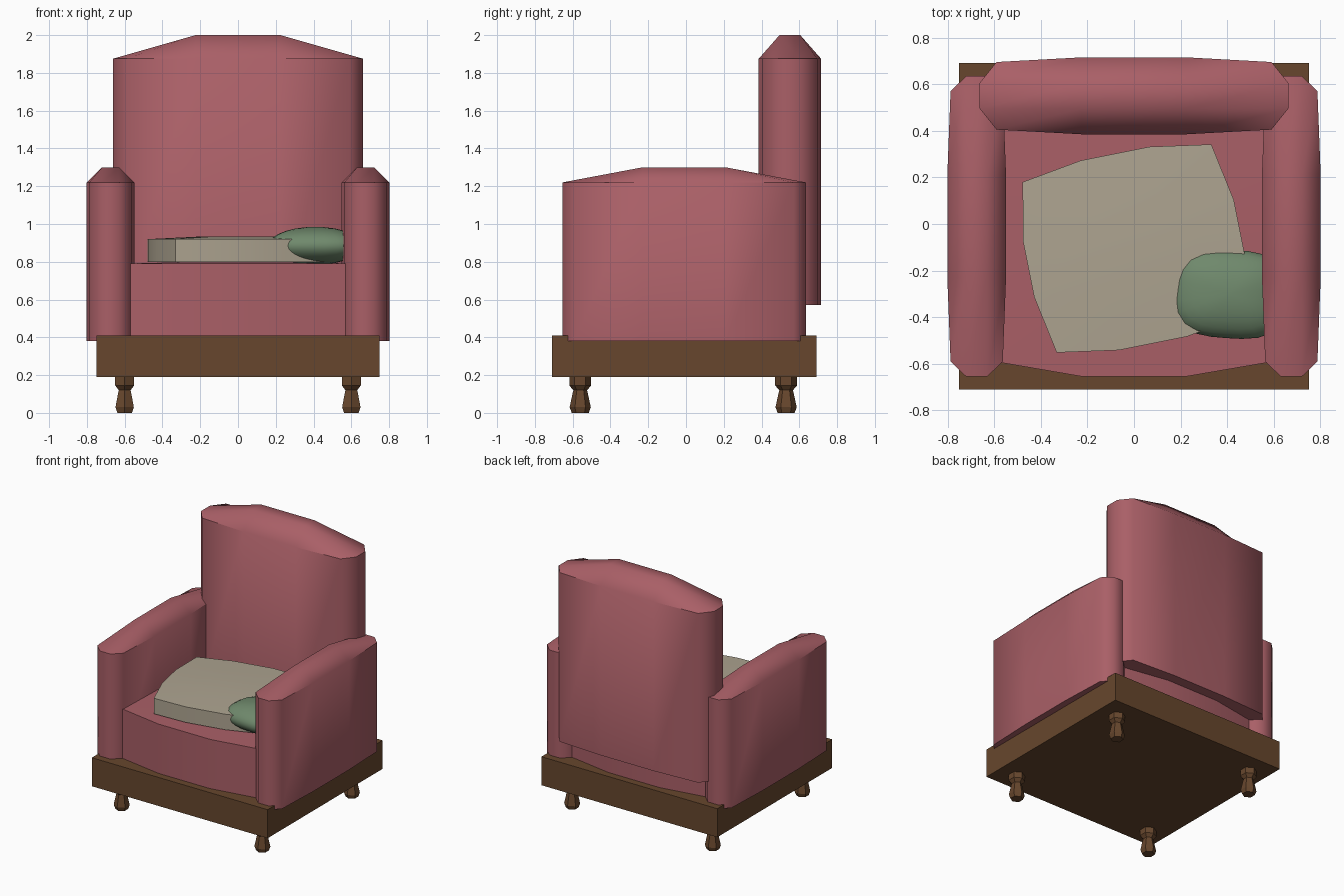
import bpy, bmesh, math
from math import sin, cos, pi, radians

if "Cube" in bpy.data.objects:
    bpy.data.objects.remove(bpy.data.objects["Cube"])


def material(name, rgb):
    m = bpy.data.materials.new(name)
    m.diffuse_color = (*rgb, 1)
    m.use_nodes = True
    m.node_tree.nodes["Principled BSDF"].inputs["Base Color"].default_value = m.diffuse_color
    return m


RED = material("rose fabric", (0.40, 0.115, 0.135))
WOOD = material("wood", (0.135, 0.062, 0.026))
CREAM = material("cream fabric", (0.42, 0.37, 0.28))
GREEN = material("green fabric", (0.16, 0.25, 0.15))


def finish(name, bm, mat, angle=None):
    bmesh.ops.recalc_face_normals(bm, faces=bm.faces)
    me = bpy.data.meshes.new(name)
    bm.to_mesh(me)
    bm.free()
    ob = bpy.data.objects.new(name, me)
    bpy.context.collection.objects.link(ob)
    me.materials.append(mat)
    if angle:
        bpy.ops.object.select_all(action='DESELECT')
        ob.select_set(True)
        bpy.context.view_layer.objects.active = ob
        bpy.ops.object.shade_smooth_by_angle(angle=radians(angle))
    return ob


def padded_block(name, mat, centre, corner, side_x, side_y, inner, zs, angle=50):
    """Upholstered block: bulged 4x4 grid in plan, with a raised inner top."""
    z0, z1, z2 = zs

    def plan(i, j):
        sx, sy = (-1 if i < 2 else 1), (-1 if j < 2 else 1)
        ex, ey = i in (0, 3), j in (0, 3)
        p = corner if ex and ey else side_x if ex else side_y if ey else inner
        return centre[0] + sx * p[0], centre[1] + sy * p[1], not (ex or ey)

    bm = bmesh.new()
    grids = []
    for edge_z, mid_z in ((z0, z0), (z1, z2)):
        g = {}
        for i in range(4):
            for j in range(4):
                x, y, mid = plan(i, j)
                g[i, j] = bm.verts.new((x, y, mid_z if mid else edge_z))
        for i in range(3):
            for j in range(3):
                bm.faces.new([g[i, j], g[i + 1, j], g[i + 1, j + 1], g[i, j + 1]])
        grids.append(g)
    rim = ([(i, 0) for i in range(3)] + [(3, j) for j in range(3)]
           + [(i, 3) for i in (3, 2, 1)] + [(0, j) for j in (3, 2, 1)])
    lo, hi = grids
    for k, a in enumerate(rim):
        b = rim[(k + 1) % 12]
        bm.faces.new([lo[a], lo[b], hi[b], hi[a]])
    return finish(name, bm, mat, angle)


# Wooden base
bm = bmesh.new()
bmesh.ops.create_cube(bm, size=1)
for v in bm.verts:
    v.co = (v.co.x * 1.5, v.co.y * 1.40 - 0.01, v.co.z * 0.22 + 0.30)
finish("base_frame", bm, WOOD)

# Turned six-sided legs
PROFILE = [(0.045, 0), (0.056, 0.03), (0.040, 0.105), (0.036, 0.12),
           (0.058, 0.145), (0.058, 0.20)]


def leg(name, x, y):
    bm = bmesh.new()
    rings = [[bm.verts.new((x + r * sin(k * pi / 3), y + r * cos(k * pi / 3), z))
              for k in range(6)] for r, z in PROFILE]
    for a, b in zip(rings, rings[1:]):
        for k in range(6):
            n = (k + 1) % 6
            bm.faces.new([a[k], a[n], b[n], b[k]])
    bm.faces.new(rings[0])
    bm.faces.new(rings[-1])
    finish(name, bm, WOOD)


for side, sx in (("left", -1), ("right", 1)):
    leg("front_leg_" + side, sx * 0.60, -0.56)
    leg("rear_leg_" + side, sx * 0.60, 0.53)
    # Armrests
    padded_block("armrest_" + side, RED, (sx * 0.675, -0.01), (0.112, 0.58),
                 (0.126, 0.22), (0.045, 0.645), (0.045, 0.22), (0.38, 1.22, 1.30))

# Seat and backrest
padded_block("seat", RED, (0, -0.01), (0.57, 0.585), (0.62, 0.22), (0.22, 0.645),
             (0.22, 0.22), (0.39, 0.79, 0.80))
padded_block("backrest", RED, (0, 0.55), (0.59, 0.145), (0.662, 0.055), (0.225, 0.165),
             (0.225, 0.055), (0.57, 1.875, 2.0))

# Turned seat cushion
cushion = padded_block("seat_cushion", CREAM, (0, 0), (0.413, 0.373), (0.461, 0.12),
                       (0.15, 0.415), (0.15, 0.13), (0.80, 0.92, 0.935))
cushion.location = (0, -0.105, 0)
cushion.rotation_euler.z = radians(11.3)

# Small green pillow: a rounded box
bm = bmesh.new()
bmesh.ops.create_uvsphere(bm, u_segments=24, v_segments=14, radius=1)
for v in bm.verts:
    x, y, z = v.co
    k = (abs(x) ** 3 + abs(y) ** 3) ** (1 / 3)
    f = math.hypot(x, y) / k if k > 1e-6 else 1
    v.co = (x * f * 0.25, y * f * 0.19, z * 0.10)
pillow = finish("pillow", bm, GREEN, 60)
pillow.location = (0.41, -0.30, 0.885)
pillow.rotation_euler.z = radians(-4)
